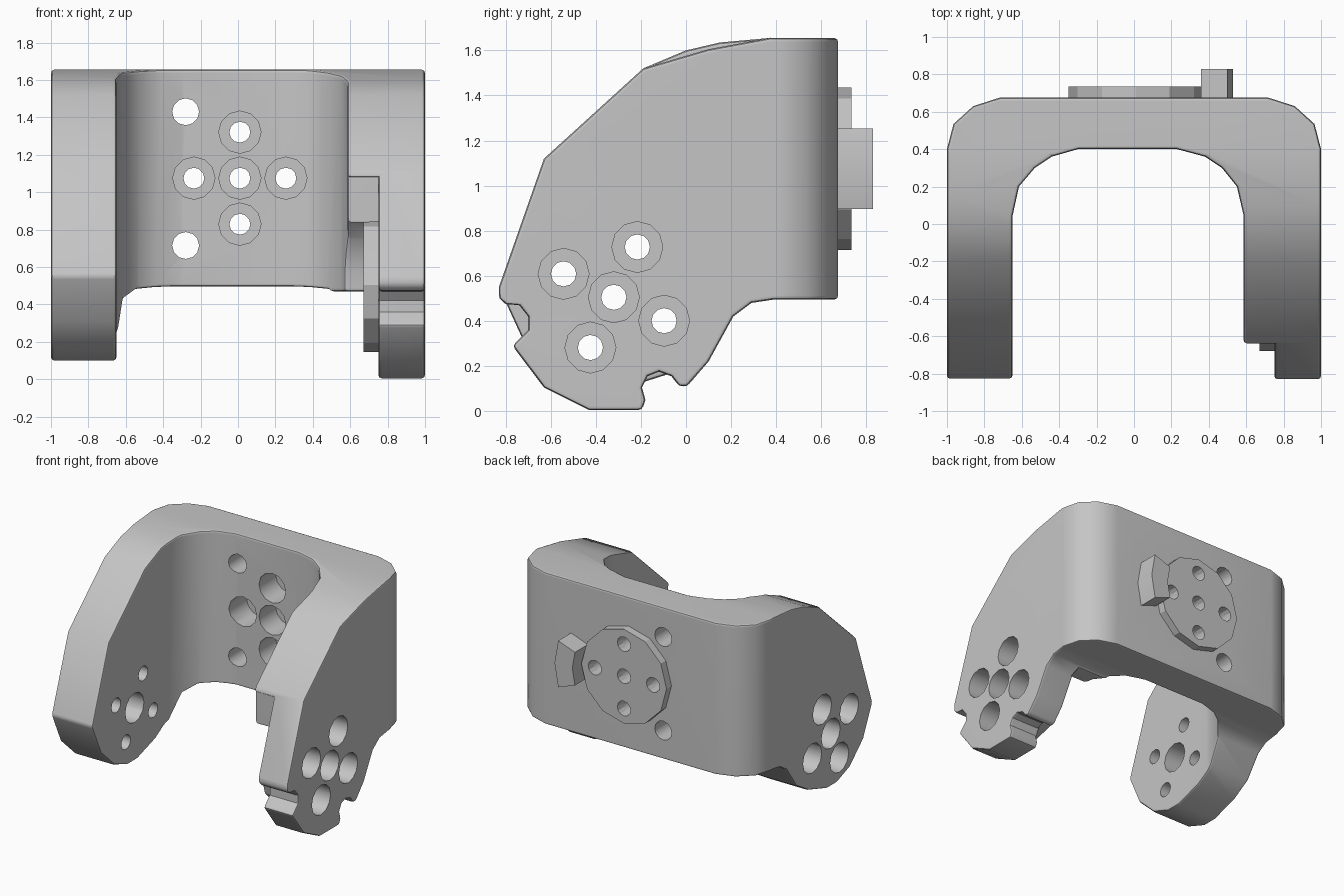
import bpy, bmesh
from math import sin, cos, pi, radians, hypot

if "Cube" in bpy.data.objects:
    bpy.data.objects.remove(bpy.data.objects["Cube"])

grey = bpy.data.materials.new("plain_grey")
grey.use_nodes = True
COLOUR = (0.56, 0.56, 0.56, 1)
grey.diffuse_color = COLOUR
grey.node_tree.nodes["Principled BSDF"].inputs["Base Color"].default_value = COLOUR


def prism(name, pts, axis, lo, hi):
    """Extrude a 2D outline along an axis from lo to hi."""
    place = {"x": lambda p, t: (t, p[0], p[1]),
             "y": lambda p, t: (p[0], t, p[1]),
             "z": lambda p, t: (p[0], p[1], t)}[axis]
    bm = bmesh.new()
    rings = [[bm.verts.new(place(p, t)) for p in pts] for t in (lo, hi)]
    bm.faces.new(rings[0])
    bm.faces.new(rings[1])
    n = len(pts)
    for i in range(n):
        j = (i + 1) % n
        bm.faces.new((rings[0][i], rings[0][j], rings[1][j], rings[1][i]))
    bmesh.ops.recalc_face_normals(bm, faces=bm.faces)
    mesh = bpy.data.meshes.new(name)
    bm.to_mesh(mesh)
    bm.free()
    mesh.materials.append(grey)
    obj = bpy.data.objects.new(name, mesh)
    bpy.context.collection.objects.link(obj)
    return obj


def circle(centre, r, sides=12):
    return [(centre[0] + r * cos(2 * pi * i / sides),
             centre[1] + r * sin(2 * pi * i / sides)) for i in range(sides)]


def bake(obj):
    """Turn the modifiers into plain mesh."""
    bpy.context.view_layer.update()
    deps = bpy.context.evaluated_depsgraph_get()
    mesh = bpy.data.meshes.new_from_object(obj.evaluated_get(deps))
    obj.modifiers.clear()
    obj.data = mesh


def combine(obj, tool, operation):
    mod = obj.modifiers.new("combine", "BOOLEAN")
    mod.operation, mod.solver, mod.object = operation, "EXACT", tool
    bake(obj)


# Plan outlines of the two halves of the yoke
left_plan = [(0, .675), (.72, .675), (.86, .63), (.965, .535), (1, .4), (1, -1),
             (.585, -1), (.585, .05), (.55, .2), (.47, .3), (.38, .36), (.23, .4), (0, .4)]
right_plan = [(0, .675), (-.72, .675), (-.86, .63), (-.965, .535), (-1, .4), (-1, -1),
              (-.65, -1), (-.65, .04), (-.615, .2), (-.53, .3), (-.44, .36), (-.3, .4), (0, .4)]

# Side outlines: shared top and back, different arm ends
back = [(.29, .48), (.39, .495), (.9, .495), (.9, 1.655), (.37, 1.655)]
front = [(-.19, 1.52), (-.63, 1.12), (-.83, .55)]
left_side = back + [(.1, 1.605)] + front + [
    (-.83, .5), (-.8, .475), (-.74, .47), (-.70, .42), (-.70, .36), (-.73, .33), (-.77, .29),
    (-.63, .105), (-.43, .005), (-.195, .005), (-.18, .05), (-.195, .105), (-.17, .155),
    (-.12, .175), (-.065, .155), (-.03, .11), (.005, .11), (.10, .22), (.21, .42)]
right_side = back + [(.15, 1.635), (0, 1.6)] + front + [
    (-.72, .31), (-.56, .16), (-.4, .1), (-.28, .1), (-.06, .17), (.09, .26), (.21, .43)]

# Yoke body: two halves welded along the middle
yoke = prism("yoke_body", left_plan, "z", -.5, 2)
right_half = prism("right_half", right_plan, "z", -.5, 2)
bm = bmesh.new()
for half, side in ((yoke, left_side), (right_half, right_side)):
    shape = prism("side_shape", side, "x", -1.5, 1.5)
    combine(half, shape, "INTERSECT")
    bpy.data.objects.remove(shape)
    bm.from_mesh(half.data)
bpy.data.objects.remove(right_half)
seam = [f for f in bm.faces if all(abs(v.co.x) < .001 for v in f.verts)]
bmesh.ops.delete(bm, geom=seam, context="FACES")
bmesh.ops.remove_doubles(bm, verts=bm.verts, dist=.0005)
bmesh.ops.dissolve_limit(bm, angle_limit=radians(.2), verts=bm.verts, edges=bm.edges)
bm.to_mesh(yoke.data)
bm.free()

# Recess inside the left arm around the hinge
hinge = (-.32, .505)
hub = (.01, 1.075)
recess_outline = [(-1.2, -.5), (.3, -.5), (.3, .47)]
for i in range(12):
    a = radians(-4.5 + 138 * i / 11)
    recess_outline.append((hinge[0] + .45 * cos(a), hinge[1] + .45 * sin(a)))
recess_outline += [(-.63, 1.08), (-1.2, 1.08)]
recess = prism("recess", recess_outline, "x", .4, .75)
combine(yoke, recess, "DIFFERENCE")
bpy.data.objects.remove(recess)

# Round pads on the back and inside the left arm, and the stop block
back_pad = prism("back_pad", circle(hub, .36), "y", .66, .735)
arm_pad = prism("arm_pad", circle(hinge, .36), "x", .67, .76)
arc = [radians(a) for a in (-20, 0, 20)]
stop = ([(hub[0] + .52 * cos(a), hub[1] + .52 * sin(a)) for a in arc] +
        [(hub[0] + .37 * cos(a), hub[1] + .37 * sin(a)) for a in reversed(arc)])
stop_block = prism("stop_block", stop, "y", .66, .83)
holes = []


def cross(centre, tilt):
    """Centre point, then four points around it."""
    turns = [radians(tilt + 90 * i) for i in range(4)]
    return [centre] + [(centre[0] + .246 * cos(a), centre[1] + .246 * sin(a)) for a in turns]


def drill(targets, centre, r, axis, lo, hi):
    tool = prism("drill", circle(centre, r), axis, lo, hi)
    for target in targets:
        combine(target, tool, "DIFFERENCE")
    bpy.data.objects.remove(tool)
    holes.append((axis, centre, r))


# Bolt holes with wide sockets in the back wall
for p in cross(hub, 0):
    drill([yoke, back_pad], p, .056, "y", .2, .9)
    drill([yoke], p, .113, "y", .2, .6)
for z in (.715, 1.43):
    drill([yoke], (-.28, z), .072, "y", .2, .9)

# Bolt holes with wide sockets in both arms
for i, p in enumerate(cross(hinge, -25)):
    drill([yoke, arm_pad], p, .056, "x", .5, 1.2)
    drill([yoke], p, .113, "x", .82, 1.2)
    drill([yoke], p, .056, "x", -1.2, -.5)
    drill([yoke], p, .113, "x", -1.2, -.5 if i == 0 else -.75)


def on_hole(edge):
    """True for edges that belong to a bolt hole."""
    for axis, (a, b), r in holes:
        flat = [(v.co.y if axis == "x" else v.co.x, v.co.z) for v in edge.verts]
        if all(hypot(u - a, w - b) < r + .003 for u, w in flat):
            return True
    return False


# Round the outer edges of the body, leaving the holes crisp
bm = bmesh.new()
bm.from_mesh(yoke.data)
weight = bm.edges.layers.float.new("bevel_weight_edge")
for e in bm.edges:
    if len(e.link_faces) == 2 and e.calc_face_angle_signed(0) > radians(40) and not on_hole(e):
        e[weight] = 1
bm.to_mesh(yoke.data)
bm.free()
bevel = yoke.modifiers.new("round_edges", "BEVEL")
bevel.width, bevel.segments, bevel.limit_method = .018, 2, "WEIGHT"
bevel.use_clamp_overlap = False
bake(yoke)

# Smooth shading with sharp edges kept
for obj in (yoke, back_pad, arm_pad, stop_block):
    bpy.ops.object.select_all(action="DESELECT")
    obj.select_set(True)
    bpy.context.view_layer.objects.active = obj
    bpy.ops.object.shade_smooth_by_angle(angle=radians(31 if obj == yoke else 20))
    weights = obj.modifiers.new("even_normals", "WEIGHTED_NORMAL")
    weights.keep_sharp = True
